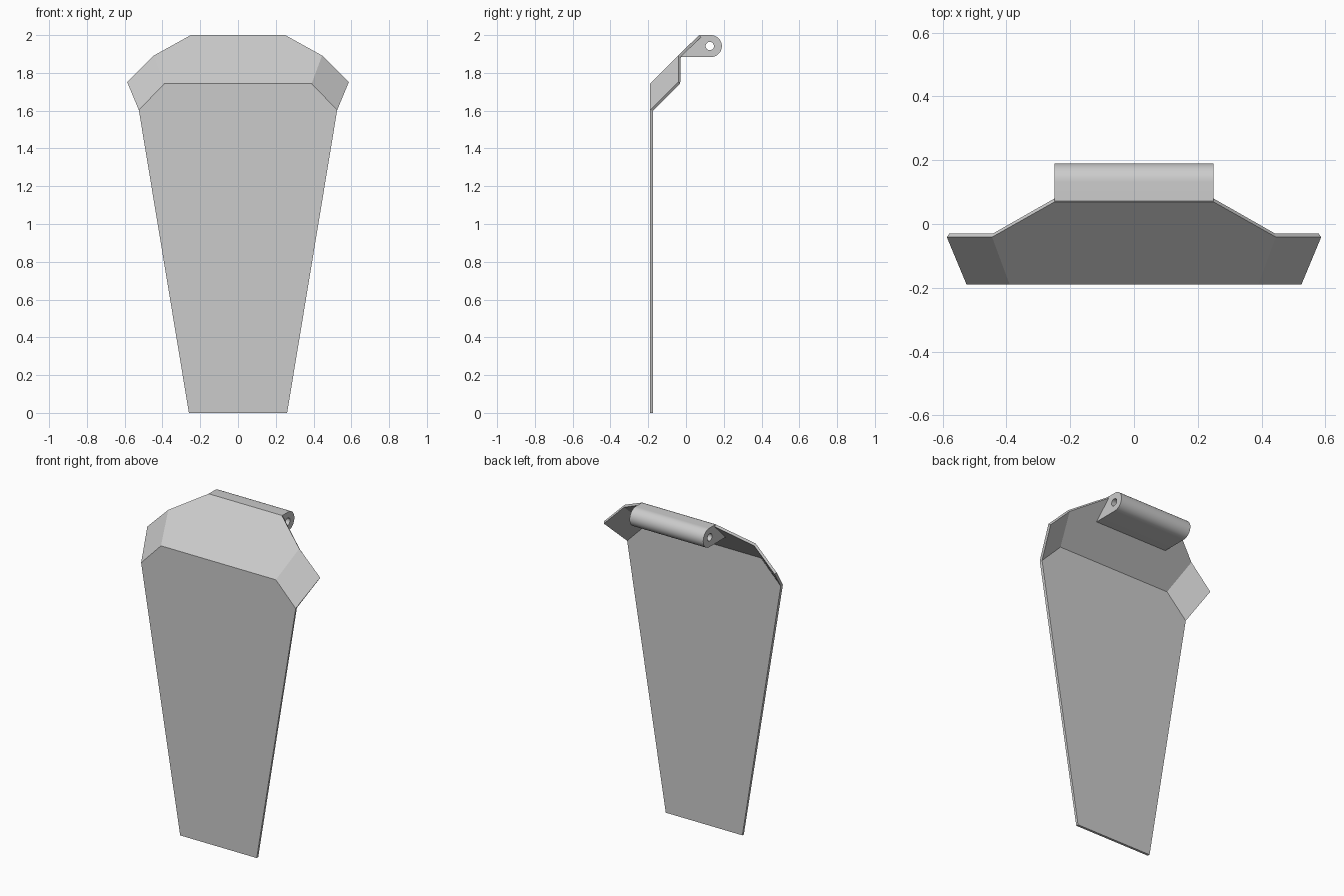
import bpy
import bmesh
from math import sin, cos, pi, radians

cube = bpy.data.objects.get("Cube")
if cube:
    bpy.data.objects.remove(cube, do_unlink=True)

grey = bpy.data.materials.new("plain grey")
grey.use_nodes = True
colour = (0.6, 0.6, 0.6, 1)
grey.diffuse_color = colour
grey.node_tree.nodes["Principled BSDF"].inputs["Base Color"].default_value = colour


def mesh_object(name, bm):
    bmesh.ops.recalc_face_normals(bm, faces=bm.faces[:])
    mesh = bpy.data.meshes.new(name)
    bm.to_mesh(mesh)
    bm.free()
    mesh.materials.append(grey)
    obj = bpy.data.objects.new(name, mesh)
    bpy.context.collection.objects.link(obj)
    return obj


def prism(name, outline, half_width):
    """Extrude a (y, z) outline along x, centred on x = 0."""
    bm = bmesh.new()
    face = bm.faces.new([bm.verts.new((-half_width, y, z)) for y, z in outline])
    out = bmesh.ops.extrude_face_region(bm, geom=[face])
    moved = [v for v in out["geom"] if isinstance(v, bmesh.types.BMVert)]
    bmesh.ops.translate(bm, verts=moved, vec=(2 * half_width, 0, 0))
    return mesh_object(name, bm)


def arc(y, z, r, start, end, steps):
    angles = [start + (end - start) * i / steps for i in range(steps + 1)]
    return [(y + r * cos(a), z + r * sin(a)) for a in angles]


def apply(obj, modifier):
    bpy.context.view_layer.objects.active = obj
    bpy.ops.object.modifier_apply(modifier=modifier.name)


# Folded sheet: flat blade, sloping top flange, two bent corner wings
front = -0.19
half = {
    "foot": (0.26, front, 0),
    "shoulder": (0.525, front, 1.603),
    "fold": (0.39, front, 1.743),
    "wing_low": (0.587, -0.041, 1.752),
    "wing_top": (0.445, -0.041, 1.892),
    "crest": (0.25, 0.069, 2.0),
}
bm = bmesh.new()
left = {k: bm.verts.new(p) for k, p in half.items()}
right = {k: bm.verts.new((-p[0], p[1], p[2])) for k, p in half.items()}


def across(*keys):
    bm.faces.new([left[k] for k in keys] + [right[k] for k in reversed(keys)])


across("foot", "shoulder", "fold")
across("fold", "wing_top", "crest")
for side in (left, right):
    bm.faces.new([side[k] for k in ("shoulder", "wing_low", "wing_top", "fold")])
bm.normal_update()
sheet = mesh_object("folded_plate", bm)
if sheet.data.polygons[0].normal.y > 0:
    sheet.data.flip_normals()
thick = sheet.modifiers.new("thickness", "SOLIDIFY")
thick.thickness = 0.015
thick.offset = -1
thick.use_even_offset = True
apply(sheet, thick)

# Hinge barrel with its wedge running into the back of the flange
pin_y, pin_z, radius = 0.132, 1.942, 0.058
outline = [(-0.03, pin_z - radius)]
outline += arc(pin_y, pin_z, radius, -pi / 2, pi / 2, 24)
outline += [(0.072, pin_z + radius)]
hinge = prism("hinge_barrel", outline, 0.25)

# Pin hole through the barrel
cutter = prism("pin_hole_cutter", arc(0.126, pin_z, 0.022, 0, 2 * pi, 32)[:-1], 0.4)
cutter.hide_render = True
hole = hinge.modifiers.new("pin_hole", "BOOLEAN")
hole.operation = "DIFFERENCE"
hole.solver = "EXACT"
hole.object = cutter
apply(hinge, hole)
bpy.data.objects.remove(cutter, do_unlink=True)

# Smooth the barrel, keep its edges sharp
bpy.ops.object.select_all(action="DESELECT")
hinge.select_set(True)
bpy.context.view_layer.objects.active = hinge
bpy.ops.object.shade_smooth_by_angle(angle=radians(30))
